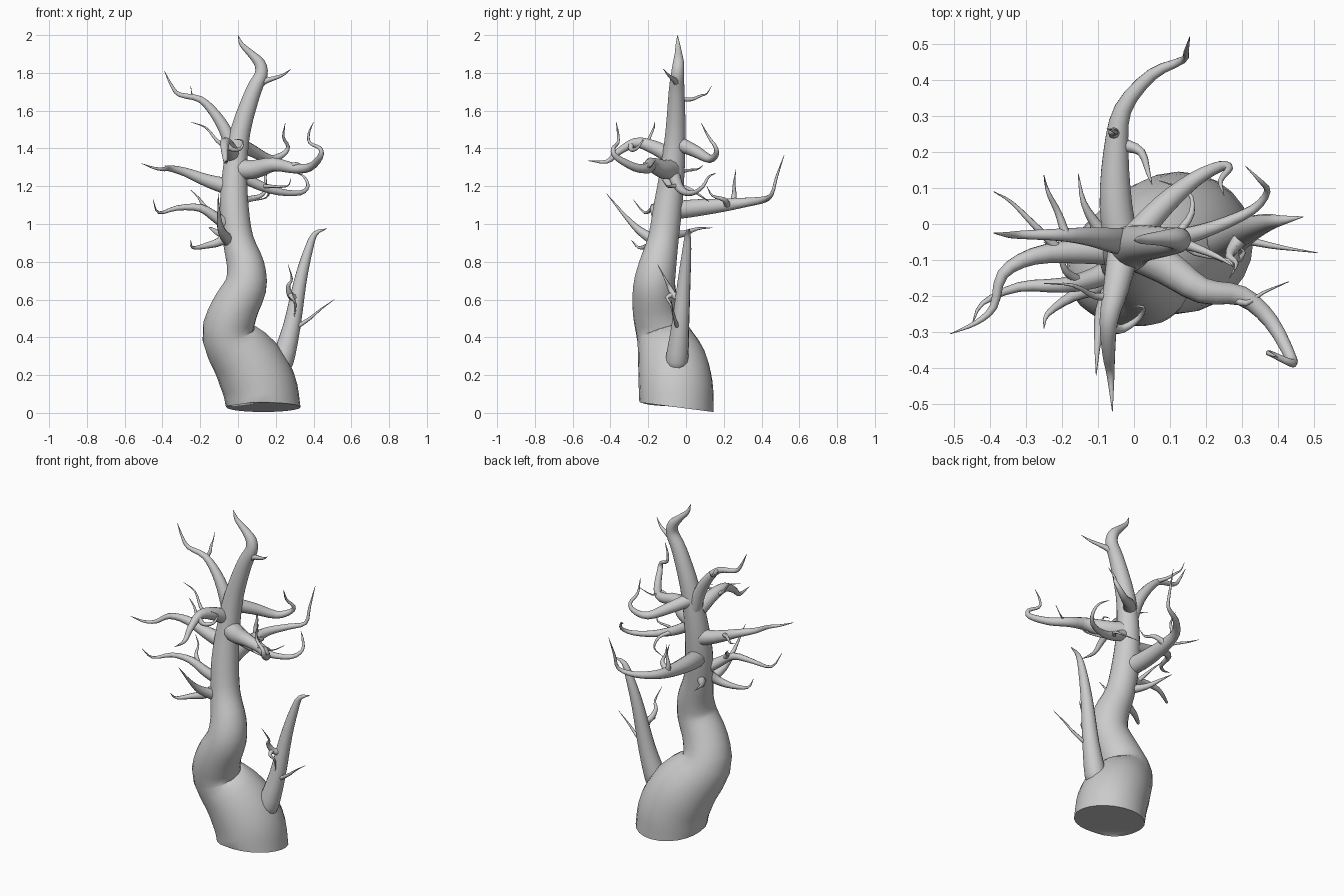
import bpy, math
from mathutils import Vector


def catmull(p0, p1, p2, p3, t):
    return 0.5 * (2 * p1 + (p2 - p0) * t + (2 * p0 - 5 * p1 + 4 * p2 - p3) * t * t
                  + (3 * p1 - p0 - 3 * p2 + p3) * t ** 3)


def limb(name, pts, sides=12, steps=3, start=None):
    """Tapered tube through (x, y, z, radius) points."""
    P = [Vector(p) for p in pts]
    P = [2 * P[0] - P[1]] + P + [2 * P[-1] - P[-2]]
    path = [catmull(*P[i:i + 4], s / steps) for i in range(len(P) - 3) for s in range(steps)]
    path.append(P[-2])
    C = [p.xyz for p in path]
    R = [max(p.w, 0.001) for p in path]
    n = len(C)
    side = None
    verts, faces = [], []
    for i in range(n):
        t = (C[min(i + 1, n - 1)] - C[max(i - 1, 0)]).normalized()
        if i == 0 and start:
            t = Vector(start).normalized()
        if side is None:
            side = t.orthogonal()
        side = (side - t * side.dot(t)).normalized()
        other = t.cross(side)
        for k in range(sides):
            a = 2 * math.pi * k / sides
            verts.append(C[i] + R[i] * (math.cos(a) * side + math.sin(a) * other))
    for i in range(n - 1):
        for k in range(sides):
            a, b = i * sides + k, i * sides + (k + 1) % sides
            faces.append((a, b, b + sides, a + sides))
    faces.append(tuple(reversed(range(sides))))
    faces.append(tuple(range((n - 1) * sides, n * sides)))
    me = bpy.data.meshes.new(name)
    me.from_pydata(verts, [], faces)
    ob = bpy.data.objects.new(name, me)
    bpy.context.collection.objects.link(ob)
    bpy.ops.object.select_all(action='DESELECT')
    ob.select_set(True)
    bpy.context.view_layer.objects.active = ob
    bpy.ops.object.shade_smooth_by_angle(angle=math.radians(50))
    return ob


def twig(name, r, *pts):
    """Limb whose radius tapers evenly from r to a point."""
    m = len(pts) - 1
    return limb(name, [(*p, r * (1 - i / m) ** 1.15 + 0.001) for i, p in enumerate(pts)], 8)


# Trunk with tilted base cut
limb("trunk", [
    (.135, -.05, .03, .196), (.11, -.055, .15, .196), (.045, -.075, .275, .182),
    (-.05, -.122, .415, .142), (-.02, -.157, .545, .126), (.04, -.168, .67, .112),
    (.04, -.15, .78, .1), (0, -.12, .92, .082), (-.02, -.095, 1.1, .076),
    (-.015, -.07, 1.3, .064), (.015, -.055, 1.5, .053), (.08, -.05, 1.7, .042),
    (.122, -.045, 1.79, .035), (.115, -.04, 1.85, .03), (.07, -.04, 1.9, .02),
    (.02, -.043, 1.95, .012), (0, -.045, 2.0, .001)], 24, 3, (0, .13, 1))

# Low side stem and its twigs
limb("side_stem", [(.225, -.05, .25, .045), (.237, -.048, .28, .06), (.285, -.03, .46, .047), (.33, -.01, .7, .034),
                   (.375, .005, .87, .023), (.41, .01, .95, .014), (.47, .02, .975, .001)], 14)
twig("stem_twig_right", .012, (.29, -.04, .44), (.38, -.06, .5), (.44, -.07, .55), (.51, -.08, .6))
twig("stem_twig_up", .024, (.32, -.01, .6), (.28, -.06, .62), (.265, -.09, .67), (.285, -.11, .71), (.265, -.15, .785))
twig("stem_twig_down", .014, (.275, -.06, .63), (.285, -.1, .61), (.305, -.08, .57), (.29, -.06, .46))

# Upper branches
twig("top_twig", .024, (.09, -.045, 1.72), (.14, -.055, 1.755), (.23, -.09, 1.785), (.28, -.12, 1.82))
limb("upper_left_branch", [(-.02, -.05, 1.36, .04), (-.06, -.045, 1.48, .035), (-.12, -.035, 1.58, .027),
                           (-.2, -.03, 1.66, .018), (-.31, -.03, 1.685, .012), (-.35, -.03, 1.73, .008),
                           (-.39, -.025, 1.81, .001)])
twig("upper_left_twig", .012, (-.19, -.03, 1.66), (-.21, .03, 1.66), (-.235, .08, 1.68), (-.245, .11, 1.69), (-.25, .135, 1.73))

# Left branch with twig
limb("left_branch", [(-.02, -.07, 1.19, .05), (-.15, -.075, 1.225, .036), (-.28, -.09, 1.275, .024),
                     (-.365, -.14, 1.295, .016), (-.39, -.23, 1.29, .011), (-.44, -.275, 1.295, .007),
                     (-.51, -.305, 1.32, .001)])
twig("left_twig", .014, (-.2, -.08, 1.25), (-.27, -.01, 1.28), (-.34, .06, 1.29), (-.39, .09, 1.31))

# Front branch with two twigs
limb("front_branch", [(-.03, -.08, 1.36, .045), (-.05, -.18, 1.41, .036), (-.07, -.27, 1.43, .026),
                      (-.07, -.36, 1.38, .018), (-.065, -.42, 1.33, .011), (-.06, -.52, 1.335, .001)])
twig("front_curl", .016, (-.07, -.29, 1.43), (-.03, -.29, 1.395), (.015, -.26, 1.4), (.025, -.23, 1.44), (-.02, -.23, 1.45))
twig("front_twig", .013, (-.06, -.2, 1.41), (-.11, -.2, 1.44), (-.17, -.17, 1.51), (-.25, -.165, 1.54))

# Thick right branch with curled tip
limb("right_branch", [(-.01, -.07, 1.29, .055), (.09, -.12, 1.29, .05), (.19, -.185, 1.315, .037),
                      (.3, -.2, 1.295, .028), (.38, -.27, 1.3, .022), (.435, -.37, 1.355, .016),
                      (.435, -.385, 1.4, .011), (.38, -.36, 1.43, .008), (.375, -.36, 1.48, .006),
                      (.4, -.37, 1.54, .001)])
twig("right_twig", .012, (.27, -.2, 1.3), (.31, -.22, 1.32), (.36, -.19, 1.3), (.43, -.16, 1.34))

# Rear branches
limb("rear_right_branch", [(-.01, -.05, 1.43, .04), (.08, .05, 1.385, .032), (.17, .125, 1.345, .022),
                           (.24, .16, 1.37, .015), (.265, .155, 1.41, .01), (.24, .12, 1.46, .007),
                           (.25, .08, 1.535, .001)])
limb("rear_branch", [(-.03, -.08, 1.07, .05), (-.05, .05, 1.085, .047), (-.05, .2, 1.1, .036), (-.03, .32, 1.115, .025),
                     (.05, .415, 1.13, .017), (.135, .455, 1.16, .01), (.145, .48, 1.25, .007),
                     (.155, .52, 1.365, .001)])
twig("rear_twig_up", .018, (-.05, .25, 1.11), (-.06, .255, 1.16), (-.05, .255, 1.22), (-.075, .265, 1.29))
twig("rear_twig_side", .018, (-.03, .22, 1.1), (.02, .2, 1.13), (.04, .14, 1.15), (.05, .11, 1.2))
limb("lower_right_branch", [(-.02, -.07, 1.28, .035), (.1, -.045, 1.21, .027), (.22, -.01, 1.17, .019),
                            (.33, .04, 1.165, .013), (.37, .09, 1.2, .009), (.35, .12, 1.25, .006),
                            (.31, .16, 1.27, .001)])
twig("lower_right_twig", .012, (.13, -.04, 1.2), (.17, -.08, 1.2), (.26, -.1, 1.2), (.28, -.13, 1.24))
twig("lower_right_twig_down", .012, (.12, -.03, 1.2), (.16, .03, 1.18), (.15, .09, 1.14), (.07, .12, 1.12))

# Lower left cluster
twig("lower_left_branch", .036, (-.03, -.11, .98), (-.11, -.15, 1.03), (-.2, -.17, 1.085), (-.32, -.175, 1.085),
     (-.42, -.22, 1.06), (-.45, -.28, 1.13))
twig("lower_left_twig", .014, (-.15, -.16, 1.06), (-.19, -.13, 1.11), (-.21, -.08, 1.14), (-.25, -.05, 1.18))
twig("lower_left_hook", .034, (-.03, -.12, .97), (-.09, -.17, .91), (-.17, -.2, .885), (-.24, -.25, .875), (-.25, -.29, .915))
twig("front_spike", .034, (-.04, -.14, .9), (-.085, -.24, .96), (-.1, -.32, 1.04), (-.105, -.42, 1.16))
twig("rear_left_twig", .026, (-.04, -.09, .94), (-.1, -.01, .95), (-.14, .06, .975), (-.155, .14, .98))
